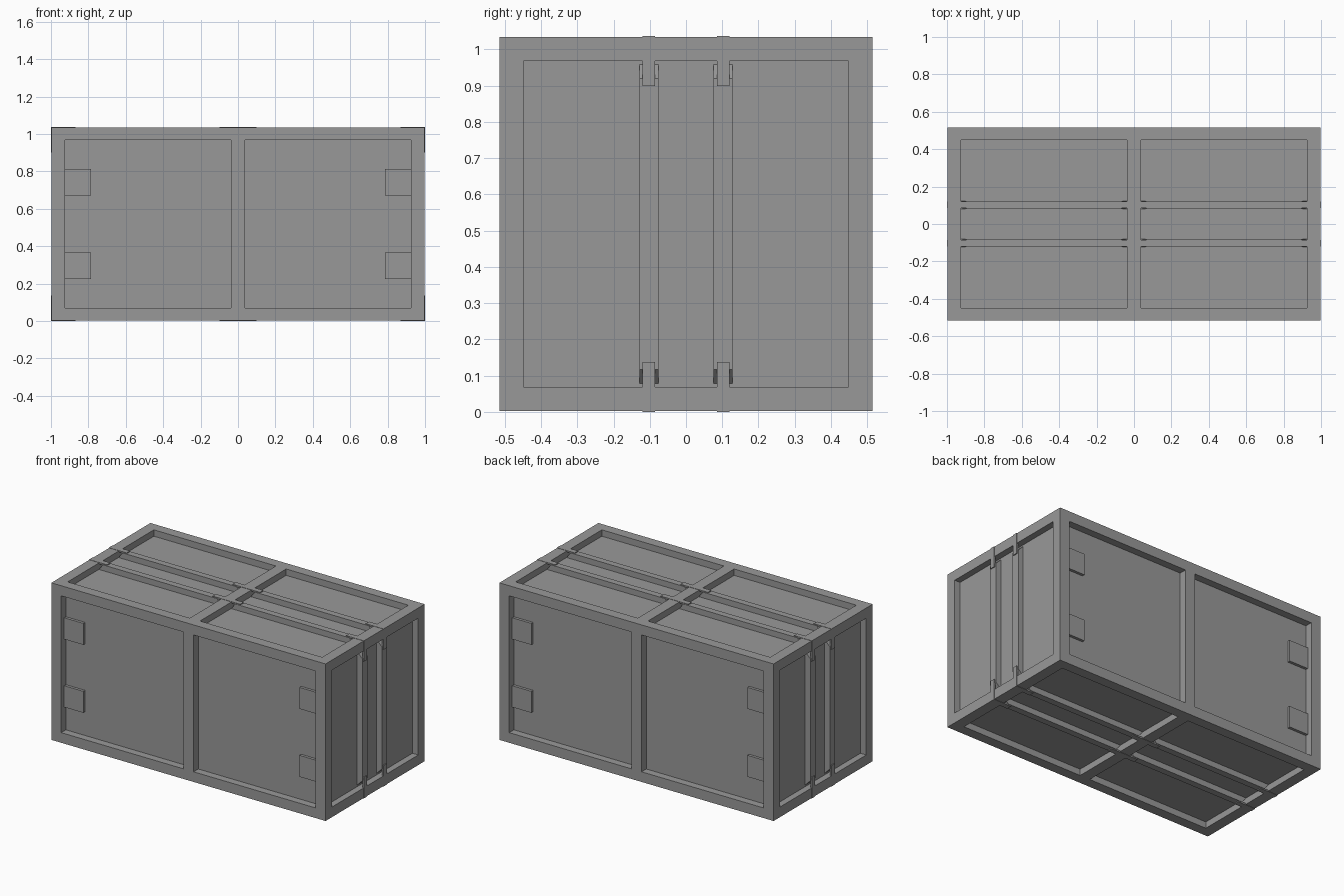
import bpy, bmesh

if "Cube" in bpy.data.objects:
    bpy.data.objects.remove(bpy.data.objects["Cube"])

# Half sizes of the case, frame openings and recess depth
HX, HY, HZ = 0.998, 0.515, 0.5165
OX, OY, OZ = 0.926, 0.448, 0.45
MID, DEPTH, CLIP = 0.037, 0.042, 0.002
CENTRE_Z = HZ + CLIP

grey = bpy.data.materials.new("dark_grey")
grey.diffuse_color = (0.318, 0.318, 0.318, 1)
grey.use_nodes = True
grey.node_tree.nodes["Principled BSDF"].inputs["Base Color"].default_value = grey.diffuse_color


def prism(name, profile, y0, y1, mirror=""):
    """Extrude an x-z profile along y and mirror it about the case centre."""
    bm = bmesh.new()
    face = bm.faces.new([bm.verts.new((x, y0, z)) for x, z in profile])
    ext = bmesh.ops.extrude_face_region(bm, geom=[face])
    verts = [v for v in ext["geom"] if isinstance(v, bmesh.types.BMVert)]
    bmesh.ops.translate(bm, vec=(0, y1 - y0, 0), verts=verts)
    bmesh.ops.recalc_face_normals(bm, faces=bm.faces)
    mesh = bpy.data.meshes.new(name)
    bm.to_mesh(mesh)
    bm.free()
    mesh.materials.append(grey)
    ob = bpy.data.objects.new(name, mesh)
    ob.location.z = CENTRE_Z
    bpy.context.collection.objects.link(ob)
    if mirror:
        mod = ob.modifiers.new("Mirror", "MIRROR")
        mod.use_axis = ["x" in mirror, "y" in mirror, "z" in mirror]
        mod.use_mirror_merge = False
    return ob


def box(name, x, y, z, mirror=""):
    pts = [(x[0], z[0]), (x[1], z[0]), (x[1], z[1]), (x[0], z[1])]
    return prism(name, pts, y[0], y[1], mirror)


# Inner body forming the recessed panels
PX, PY, PZ = HX - DEPTH, HY - 0.049, HZ - DEPTH
box("panel_body", (-PX, PX), (-PY, PY), (-PZ, PZ))

# Outer frame beams
box("long_beam", (-HX, HX), (OY, HY), (OZ, HZ), "yz")
box("cross_beam", (OX, HX), (-OY, OY), (OZ, HZ), "xz")
box("corner_post", (OX, HX), (OY, HY), (-OZ, OZ), "xy")

# Middle ring around the case
box("middle_cross_beam", (-MID, MID), (-OY, OY), (PZ - 0.01, HZ), "z")
box("middle_post", (-MID, MID), (PY - 0.01, HY), (-OZ, OZ), "y")

# Raised bars with sloped ends, on the ends and on the top and bottom
TOPX, TOPZ = HX - 0.004, HZ - 0.004
E = 0.44
prism("end_bar", [(PX, -E), (TOPX, -E + 0.038), (TOPX, E - 0.038), (PX, E)],
      0.076, 0.128, "xy")
prism("top_bar", [(MID, PZ), (MID + 0.03, TOPZ), (OX - 0.03, TOPZ), (OX, PZ)],
      0.081, 0.124, "xyz")

# Thin clips folded over the edges and across the middle beam
CX, CZ, T = HX + CLIP, HZ + CLIP, 0.01
prism("corner_clip", [(0.87, CZ), (CX, CZ), (CX, 0.381), (CX - T, 0.381),
                      (CX - T, CZ - T), (0.87, CZ - T)], 0.085, 0.12, "xyz")
box("middle_clip", (-0.1, 0.1), (0.085, 0.12), (CZ - T, CZ), "yz")

# Square hinge plates on the front and back panels
box("hinge_plate", (0.787, OX), (PY, PY + 0.018), (0.153, 0.294), "xyz")
